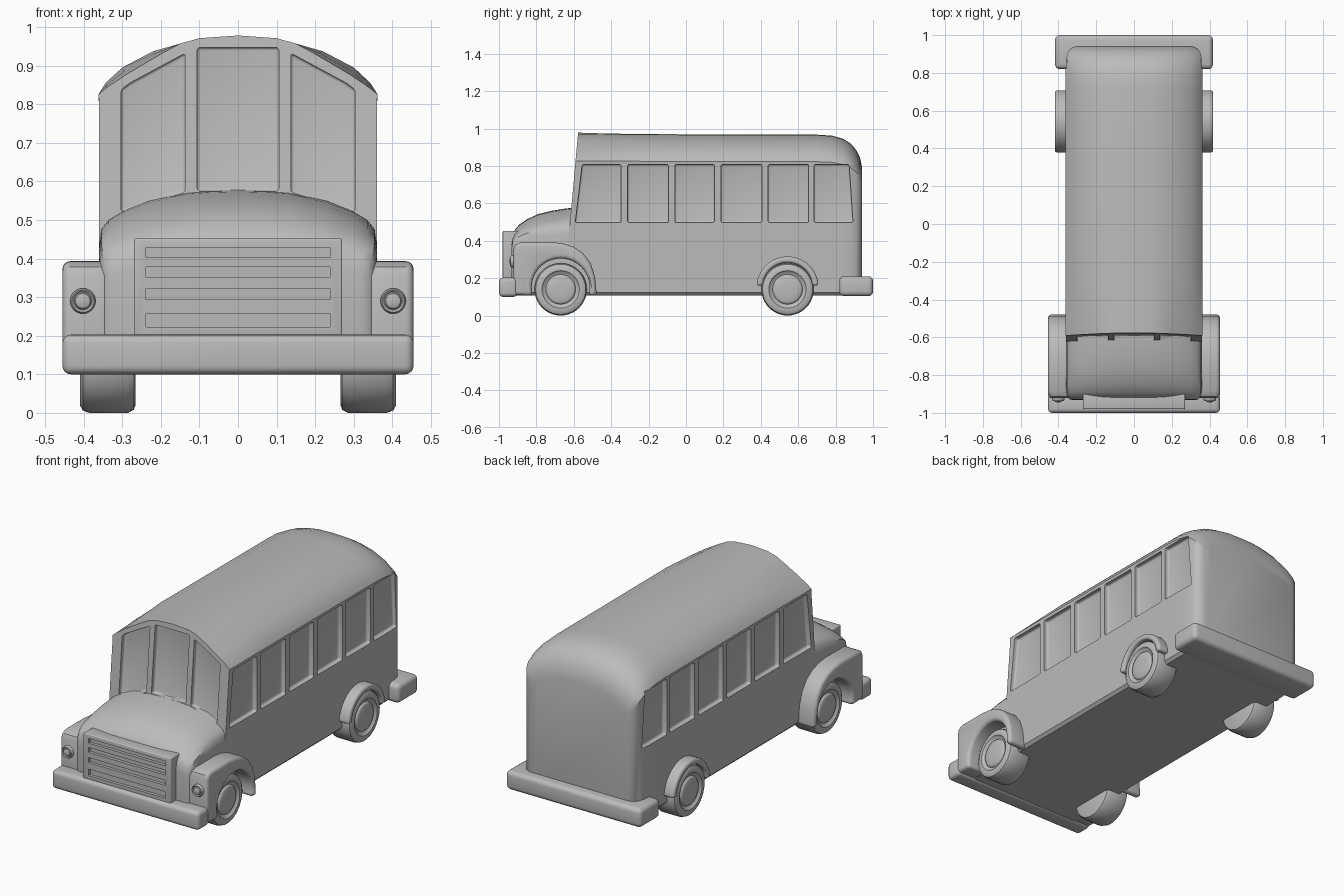
import bpy, bmesh
from math import sin, cos, radians, pi

cube = bpy.data.objects.get("Cube")
if cube:
    bpy.data.objects.remove(cube)

grey = bpy.data.materials.new("plain_grey")
grey.use_nodes = True
grey.diffuse_color = (0.5, 0.5, 0.5, 1)
grey.node_tree.nodes["Principled BSDF"].inputs["Base Color"].default_value = (0.5, 0.5, 0.5, 1)


def apply(ob, kind, **settings):
    mod = ob.modifiers.new(kind, kind)
    for key, value in settings.items():
        setattr(mod, key, value)
    bpy.context.view_layer.objects.active = ob
    bpy.ops.object.modifier_apply(modifier=mod.name)


def loft(name, rings, bevel=0, mirror=False, segments=3):
    """Skin closed rings of points and cap both ends."""
    bm = bmesh.new()
    rows = [[bm.verts.new(p) for p in ring] for ring in rings]
    for a, b in zip(rows, rows[1:]):
        for i in range(len(a)):
            j = (i + 1) % len(a)
            bm.faces.new((a[i], a[j], b[j], b[i]))
    bm.faces.new(rows[0])
    bm.faces.new(rows[-1])
    bmesh.ops.recalc_face_normals(bm, faces=bm.faces)
    mesh = bpy.data.meshes.new(name)
    bm.to_mesh(mesh)
    bm.free()
    mesh.materials.append(grey)
    ob = bpy.data.objects.new(name, mesh)
    bpy.context.collection.objects.link(ob)
    if bevel:
        apply(ob, "BEVEL", width=bevel, segments=segments, limit_method="ANGLE",
              angle_limit=radians(40), use_clamp_overlap=False)
    if mirror:
        apply(ob, "MIRROR", use_mirror_merge=False)
    return ob


def slab_x(name, outline, x0, x1, **kw):
    return loft(name, [[(x, y, z) for y, z in outline] for x in (x0, x1)], **kw)


def box(name, x0, x1, y0, y1, z0, z1, **kw):
    return slab_x(name, [(y0, z0), (y1, z0), (y1, z1), (y0, z1)], x0, x1, **kw)


def lathe(name, profile, centre, axis, count=40, **kw):
    """Turn (offset, radius) pairs around an x or y axis."""
    cx, cy, cz = centre
    rings = []
    for d, r in profile:
        circle = [(r * cos(2 * pi * i / count), r * sin(2 * pi * i / count)) for i in range(count)]
        rings.append([(cx + d, cy + u, cz + v) if axis == "x" else (cx + u, cy + d, cz + v)
                      for u, v in circle])
    return loft(name, rings, **kw)


def cut(ob, cutter):
    cutter.hide_render = True
    apply(ob, "BOOLEAN", operation="DIFFERENCE", object=cutter, solver="EXACT")
    bpy.data.objects.remove(cutter)


def both_sides(half):
    return half + [(-x, z) for x, z in reversed(half) if x > 0]


def arc(cy, cz, r, start, end, n=24):
    return [(cy + r * cos(radians(start + (end - start) * i / n)),
             cz + r * sin(radians(start + (end - start) * i / n))) for i in range(n + 1)]


# Cabin: peaked roof at the windscreen blending to a rounder roof at the rear
LEAN = 0.09
wall = [(0.345, 0.107), (0.36, 0.122), (0.36, 0.81), (0.362, 0.825)]
front_roof = [(0.34, 0.843), (0.29, 0.877), (0.2, 0.93), (0.15, 0.957), (0.1, 0.971), (0, 0.978)]
back_roof = [(0.343, 0.855), (0.3, 0.895), (0.22, 0.937), (0.15, 0.957), (0.09, 0.967), (0, 0.97)]


def screen_y(z):
    return -0.62 + (z - 0.5) * LEAN


# y, roof blend, side inset, roof drop
stations = [(None, 0, 0, 0), (-0.45, 0.5, 0, 0), (-0.25, 1, 0, 0), (0.7, 1, 0, 0.003),
            (0.78, 1, 0, 0.008), (0.84, 1, 0.001, 0.025), (0.88, 1, 0.004, 0.05),
            (0.91, 1, 0.012, 0.085), (0.93, 1, 0.027, 0.125), (0.942, 1, 0.055, 0.18)]
rings = []
for y, t, inset, drop in stations:
    roof = [(a[0] + (b[0] - a[0]) * t, a[1] + (b[1] - a[1]) * t)
            for a, b in zip(front_roof, back_roof)]
    ring = []
    for x, z in both_sides(wall + roof):
        if z > 0.5:
            z = 0.5 + (z - 0.5) * (1 - drop / 0.47)
        ring.append((x * (1 - inset / 0.36), screen_y(z) if y is None else y, z))
    rings.append(ring)
cabin = loft("cabin", rings)

# Recessed side windows, the first and last following the sloped ends
windows = [(-0.592, -0.555, -0.347, -0.347), (-0.312, -0.312, -0.093, -0.093),
           (-0.06, -0.06, 0.152, 0.152), (0.187, 0.187, 0.406, 0.406),
           (0.438, 0.438, 0.656, 0.656), (0.684, 0.684, 0.893, 0.872)]
for a, b, c, d in windows:
    outline = [(a, 0.497), (c, 0.497), (d, 0.808), (b, 0.808)]
    for side in (-1, 1):
        cut(cabin, slab_x("window_cutter", outline, side * 0.335, side * 0.42, bevel=0.01))

# Three recessed windscreen panes
side_pane = [(0.137, 0.572), (0.303, 0.52), (0.303, 0.838), (0.28, 0.855), (0.137, 0.932)]
centre_pane = [(-0.106, 0.575), (0.106, 0.575), (0.106, 0.947), (-0.106, 0.947)]
for pane in (centre_pane, side_pane, [(-x, z) for x, z in side_pane]):
    cut(cabin, loft("pane_cutter", [[(x, screen_y(z) + d, z) for x, z in pane]
                                    for d in (-0.06, 0.025)], bevel=0.008))

# Hood: y, half width, edge height, crown height
rings = []
for y, w, e, c in [(-0.585, 0.36, 0.46, 0.578), (-0.64, 0.36, 0.458, 0.573),
                   (-0.72, 0.36, 0.452, 0.56), (-0.79, 0.36, 0.443, 0.543),
                   (-0.85, 0.36, 0.428, 0.515), (-0.89, 0.358, 0.412, 0.488),
                   (-0.915, 0.352, 0.395, 0.46), (-0.928, 0.34, 0.375, 0.43),
                   (-0.933, 0.32, 0.35, 0.4)]:
    h = c - e
    half = [(w - 0.015, 0.107), (w, 0.122), (w, e - 0.02), (w - 0.006, e + h * 0.15),
            (w - 0.025, e + h * 0.35), (w - 0.06, e + h * 0.53), (w - 0.13, e + h * 0.76),
            (0.13, e + h * 0.95), (0.07, e + h * 0.985), (0, c)]
    rings.append([(x, y, z) for x, z in both_sides(half)])
loft("hood", rings)

# Grille with four slots
grille = box("grille", -0.27, 0.27, -0.98, -0.9, 0.19, 0.452, bevel=0.005)
for z, h in [(0.416, 0.026), (0.365, 0.027), (0.308, 0.028), (0.24, 0.036)]:
    cut(grille, box("slot_cutter", -0.238, 0.238, -1.02, -0.963, z - h / 2, z + h / 2))

# Bumpers
box("front_bumper", -0.455, 0.455, -1, -0.9, 0.1, 0.203, bevel=0.022, segments=4)
box("rear_bumper", -0.418, 0.418, 0.82, 1, 0.104, 0.21, bevel=0.025, segments=4)

# Front fenders with wheel arches
outline = [(-0.922, 0.11), (-0.922, 0.355), (-0.912, 0.378), (-0.885, 0.392), (-0.72, 0.393),
           (-0.66, 0.386), (-0.6, 0.367), (-0.55, 0.333), (-0.51, 0.28), (-0.487, 0.21),
           (-0.477, 0.107)] + arc(-0.67, 0.15, 0.155, -16, 196)
slab_x("front_fenders", outline, 0.33, 0.455, bevel=0.02, mirror=True, segments=4)

# Rear wheel arches
outline = arc(0.543, 0.15, 0.166, 4, 176) + arc(0.543, 0.15, 0.133, 176, 4)
slab_x("rear_arches", outline, 0.33, 0.419, bevel=0.012, mirror=True)

# Wheels with rims and hub caps
tyre = [(0.265, 0.118), (0.27, 0.132), (0.285, 0.14), (0.385, 0.14), (0.402, 0.134),
        (0.41, 0.12), (0.41, 0.1), (0.403, 0.094), (0.397, 0.08), (0.405, 0.075),
        (0.408, 0.068), (0.41, 0.03)]
for name, y in (("front_wheels", -0.67), ("rear_wheels", 0.543)):
    lathe(name, tyre, (0, y, 0.14), "x", mirror=True)

# Headlights: rim and domed lens
lamp = [(0.02, 0.033), (-0.01, 0.033), (-0.016, 0.029), (-0.012, 0.024), (-0.012, 0.022),
        (-0.018, 0.019), (-0.022, 0.008)]
lathe("headlights", lamp, (0.402, -0.922, 0.29), "y", count=24, mirror=True)

# Smooth shading with sharp corners kept
bpy.ops.object.select_all(action="DESELECT")
for ob in bpy.context.collection.objects:
    if ob.type == "MESH":
        ob.select_set(True)
        bpy.context.view_layer.objects.active = ob
bpy.ops.object.shade_smooth_by_angle(angle=radians(35))
